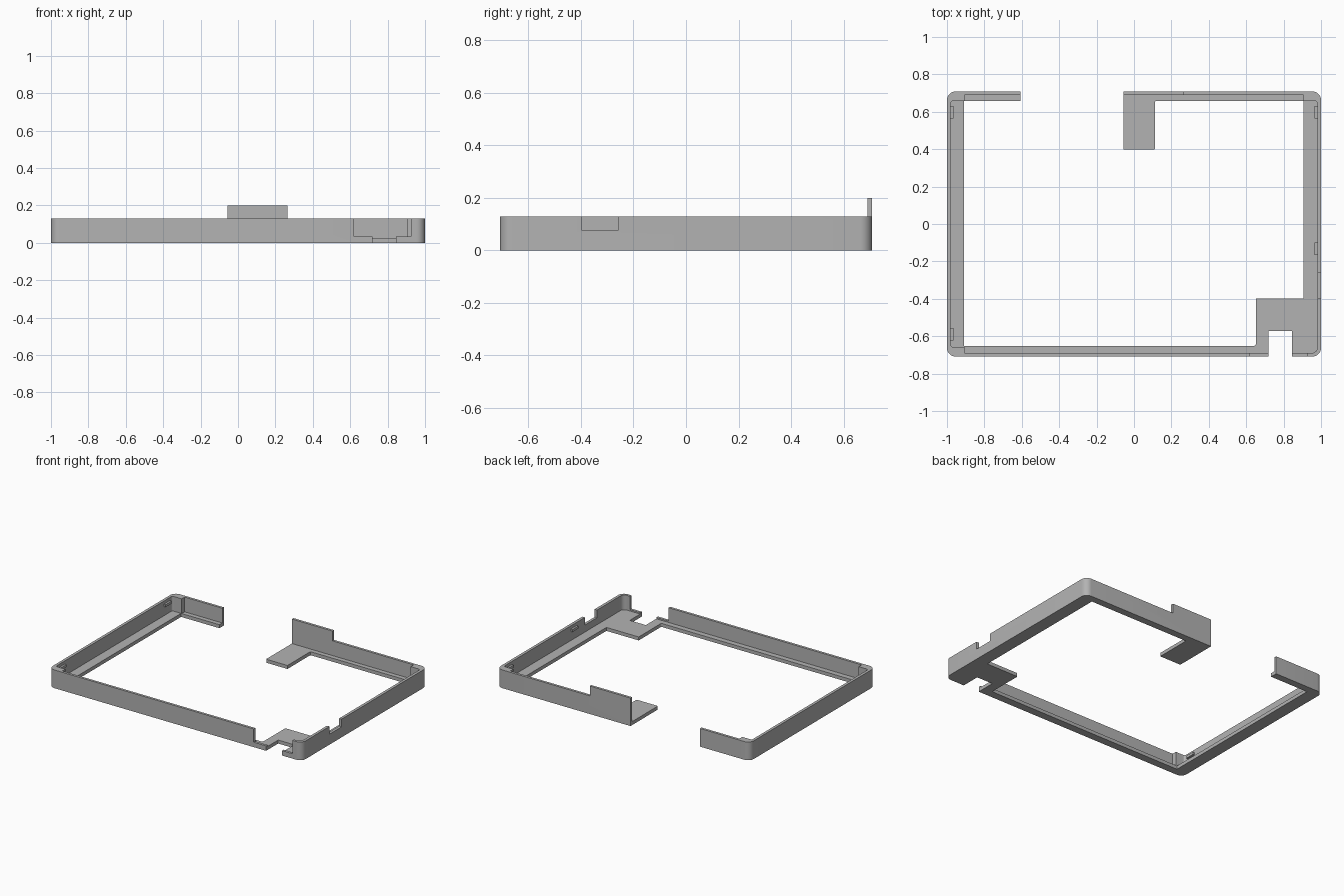
import bpy, bmesh, math
from mathutils import Vector

if "Cube" in bpy.data.objects:
    bpy.data.objects.remove(bpy.data.objects["Cube"])

mat = bpy.data.materials.new("grey plastic")
mat.diffuse_color = (0.45, 0.45, 0.45, 1)
mat.use_nodes = True
mat.node_tree.nodes["Principled BSDF"].inputs["Base Color"].default_value = mat.diffuse_color


def rounded(points, steps=8):
    """Outline from (x, y, radius) corners, each replaced by a tangent arc."""
    out = []
    n = len(points)
    for i, (x, y, r) in enumerate(points):
        p = Vector((x, y))
        if r == 0:
            out.append(p)
            continue
        a = (Vector(points[i - 1][:2]) - p).normalized()
        b = (Vector(points[(i + 1) % n][:2]) - p).normalized()
        # all corners are square, so the arc centre is p + r(a + b)
        c = p + r * (a + b)
        for k in range(steps + 1):
            t = k / steps * math.pi / 2
            out.append(c - b * r * math.cos(t) - a * r * math.sin(t))
    return out


def prism(name, outline, z0, z1):
    bm = bmesh.new()
    face = bm.faces.new([bm.verts.new((p[0], p[1], z0)) for p in outline])
    up = bmesh.ops.extrude_face_region(bm, geom=[face])["geom"]
    bmesh.ops.translate(bm, vec=(0, 0, z1 - z0),
                        verts=[v for v in up if isinstance(v, bmesh.types.BMVert)])
    bmesh.ops.recalc_face_normals(bm, faces=bm.faces)
    me = bpy.data.meshes.new(name)
    bm.to_mesh(me)
    bm.free()
    me.materials.append(mat)
    ob = bpy.data.objects.new(name, me)
    bpy.context.collection.objects.link(ob)
    return ob


def box(name, x0, x1, y0, y1, z0, z1):
    return prism(name, [(x0, y0), (x1, y0), (x1, y1), (x0, y1)], z0, z1)


def combine(target, tool, operation):
    mod = target.modifiers.new("boolean", 'BOOLEAN')
    mod.operation = operation
    mod.solver = 'EXACT'
    mod.object = tool
    bpy.context.view_layer.objects.active = target
    bpy.ops.object.modifier_apply(modifier=mod.name)
    bpy.data.objects.remove(tool)


X, Y = 1.0, 0.708      # outer half sizes
WX, WY = 0.98, 0.69    # inner faces of the walls
BX, BY = 0.905, 0.657  # corner post faces
H, FLOOR = 0.13, 0.025

# Solid block with rounded corners
frame = prism("frame", rounded([(-X, -Y, .045), (X, -Y, .045),
                                (X, Y, .045), (-X, Y, .045)]), 0, H)

# Cavity above the floor, leaving posts in three corners
cavity = [(-WX, -BY, .012), (-BX, -BY, 0), (-BX, -WY, 0), (WX, -WY, .03),
          (WX, BY, .012), (BX, BY, 0), (BX, WY, 0), (-BX, WY, 0),
          (-BX, BY, 0), (-WX, BY, .012)]
combine(frame, prism("cavity", rounded(cavity), FLOOR, 0.3), 'DIFFERENCE')

# Opening through the floor, leaving a rim, a rear tongue and a front pad
opening = [(-.91, -.652, 0), (.652, -.652, .012), (.652, -.397, .005),
           (.907, -.397, 0), (.907, BY, 0), (.112, BY, .005),
           (.112, .398, .005), (-.057, .398, .005), (-.057, BY, 0),
           (-.91, BY, 0)]
combine(frame, prism("opening", rounded(opening), -0.1, 0.3), 'DIFFERENCE')

# Gap in the back, front port cutouts and side wall notch
for name, *size in [
        ("back_gap", -.607, -.057, .35, .8, -.1, .3),
        ("front_cutout", .62, .925, -.8, -.67, .035, .3),
        ("port_slot", .718, .845, -.8, -.572, -.1, .3),
        ("side_notch", .95, 1.1, -.395, -.258, .075, .3)]:
    combine(frame, box(name, *size), 'DIFFERENCE')

# Raised tab on the back wall
combine(frame, box("tab", -.057, .265, WY, Y, .06, .2), 'UNION')

# Smooth rounded corners, sharp edges elsewhere
bpy.ops.object.select_all(action='DESELECT')
frame.select_set(True)
bpy.context.view_layer.objects.active = frame
bpy.ops.object.shade_smooth_by_angle(angle=math.radians(30))

# Small snap ribs inside the side walls
for i, (side, y) in enumerate([(-1, .597), (-1, -.59), (1, .597), (1, -.132)]):
    x0, x1 = sorted((side * .966, side * .985))
    box(f"snap_rib_{i + 1}", x0, x1, y - .033, y + .033, .09, .108)
